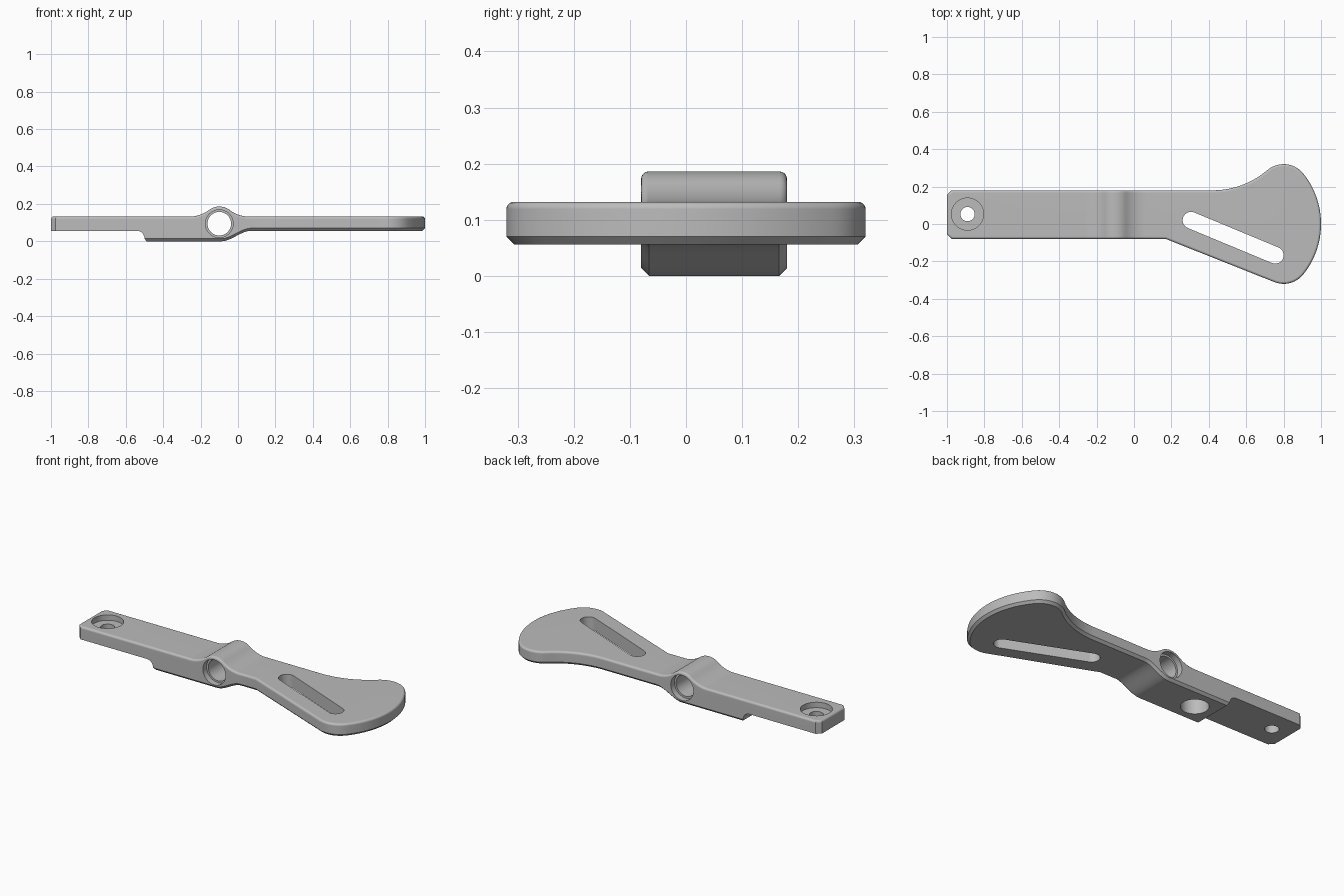
import bpy, bmesh
from math import sin, cos, sqrt, pi, radians, atan2, hypot
from mathutils import Vector, Matrix

if "Cube" in bpy.data.objects:
    bpy.data.objects.remove(bpy.data.objects["Cube"], do_unlink=True)

grey = bpy.data.materials.new("plain_grey")
grey.use_nodes = True
colour = (0.5, 0.5, 0.5, 1)
grey.diffuse_color = colour
grey.node_tree.nodes["Principled BSDF"].inputs["Base Color"].default_value = colour

HUB_X, HUB_Z, HUB_R = -0.1, 0.094, 0.092
TOP, UNDER = 0.132, 0.056
FILLET, CHAMFER = 0.013, 0.014


# Plan outline: straight arm flaring into a rounded paddle
def paddle_y(x):
    if x > 0.905:
        return sqrt(max(0, 0.431 ** 2 - (x - 0.569) ** 2))
    return 0.185 + sqrt(max(0, 0.135 ** 2 - (x - 0.8) ** 2))


def back_y(x):
    if x < -0.975:
        return 0.18 - (-0.975 - x)
    if x < 0.42:
        return 0.18
    if x < 0.712:
        return 0.6307 - sqrt(0.4507 ** 2 - (x - 0.42) ** 2)
    return paddle_y(x)


def front_y(x):
    if x < -0.975:
        return -0.08 + (-0.975 - x)
    if x < 0.17:
        return -0.08
    if x < 0.751:
        return -0.08 - (x - 0.17) * 0.397
    return -paddle_y(x)


# Side profile: hub bump on top, stepped block underneath
def top_z(x):
    u = abs(x - HUB_X)
    if u < 0.0558:
        return HUB_Z + sqrt(HUB_R ** 2 - u * u)
    if u < 0.16:
        return TOP + 0.172 - sqrt(0.172 ** 2 - (0.16 - u) ** 2)
    return TOP


def under_z(x):
    if x <= -0.54:
        return UNDER
    if x <= -0.4999:
        return 0.015 + (UNDER - 0.015) * sqrt(max(0, 1 - ((x + 0.54) / 0.04) ** 2))
    t = min(1, max(0, (x + 0.09) / 0.16))
    return UNDER * t * t * (3 - 2 * t)


def span(a, b, n):
    return [a + (b - a) * i / n for i in range(n + 1)]


def stations():
    xs = [-1, -0.975, -0.49, 0.17]
    xs += [-0.54 + 0.04 * sin(a) for a in span(0, pi / 2, 8)]
    xs += span(-0.26, 0.07, 44) + span(0.42, 0.712, 14)
    xs += [0.8 + 0.135 * sin(a) for a in span(radians(-40.7), radians(51.3), 18)]
    xs += [0.569 + 0.431 * cos(radians(a)) for a in span(37, 2, 14)]
    out = []
    for x in sorted(xs):
        if not out or x - out[-1] > 0.0002:
            out.append(x)
    return out


def inset(points, i, d):
    # Mitred inward offset of a counter-clockwise outline
    p, a, b = points[i], points[i - 1], points[(i + 1) % len(points)]
    n1 = Vector((a.y - p.y, p.x - a.x)).normalized()
    n2 = Vector((p.y - b.y, b.x - p.x)).normalized()
    n = (n1 + n2).normalized()
    return p + n * d / max(0.4, n.dot(n1))


def build_body():
    xs = stations()
    n = len(xs)
    outline = [Vector((x, front_y(x))) for x in xs]
    outline += [Vector((x, back_y(x))) for x in reversed(xs)]
    bm = bmesh.new()
    arc = span(0, pi / 2, 5)

    def ring(side, level):
        verts = []
        for i, p in enumerate(outline):
            if side == "under":
                c = CHAMFER if p.x > -0.4995 else 0
                q, z = inset(outline, i, c * (1 - level)), under_z(p.x) + c * level
            else:
                q = inset(outline, i, FILLET * (1 - cos(level)))
                z = top_z(p.x) - FILLET * (1 - sin(level))
            verts.append(bm.verts.new((q.x, q.y, z)))
        return verts

    rings = [ring("under", 0), ring("under", 1)] + [ring("top", a) for a in arc]
    m = len(outline)
    for lo, hi in zip(rings, rings[1:]):
        for i in range(m):
            j = (i + 1) % m
            bm.faces.new((lo[i], lo[j], hi[j], hi[i]))
    for r in (rings[0], rings[-1]):
        for i in range(n - 1):
            bm.faces.new((r[i], r[i + 1], r[m - 2 - i], r[m - 1 - i]))
    bmesh.ops.remove_doubles(bm, verts=bm.verts, dist=0.00005)
    bmesh.ops.recalc_face_normals(bm, faces=bm.faces)
    return make_object("lever_body", bm)


def make_object(name, bm):
    mesh = bpy.data.meshes.new(name)
    bm.to_mesh(mesh)
    bm.free()
    mesh.materials.append(grey)
    ob = bpy.data.objects.new(name, mesh)
    bpy.context.collection.objects.link(ob)
    return ob


def cylinder(name, centre, radius, depth, along_y=False):
    bm = bmesh.new()
    turn = Matrix.Rotation(pi / 2, 4, "X") if along_y else Matrix()
    bmesh.ops.create_cone(bm, cap_ends=True, segments=48, radius1=radius, radius2=radius,
                          depth=depth, matrix=Matrix.Translation(centre) @ turn)
    return make_object(name, bm)


def slot(name, a, b, radius):
    ang = atan2(b[1] - a[1], b[0] - a[0])
    bm = bmesh.new()
    pts = []
    for c, start in ((a, ang + pi / 2), (b, ang - pi / 2)):
        pts += [(c[0] + radius * cos(start + t), c[1] + radius * sin(start + t), -0.1)
                for t in span(0, pi, 16)]
    face = bm.faces.new([bm.verts.new(p) for p in pts])
    new = bmesh.ops.extrude_face_region(bm, geom=[face])["geom"]
    bmesh.ops.translate(bm, vec=(0, 0, 0.5), verts=[v for v in new if isinstance(v, bmesh.types.BMVert)])
    bmesh.ops.recalc_face_normals(bm, faces=bm.faces)
    return make_object(name, bm)


body = build_body()

# Holes: end screw, blind pocket below, pivot bore with both counterbores, paddle slot
cutters = [
    cylinder("screw_hole", (-0.89, 0.053, 0.1), 0.038, 0.4),
    cylinder("screw_recess", (-0.89, 0.053, 0.2), 0.086, 0.2),
    cylinder("underside_pocket", (-0.37, 0.05, 0), 0.075, 0.18),
    cylinder("pivot_bore", (HUB_X, 0.05, HUB_Z), 0.063, 0.6, True),
    slot("paddle_slot", (0.305, 0.02), (0.755, -0.167), 0.045),
]
for label, y in (("front", -0.08), ("back", 0.18)):
    cutters.append(cylinder(label + "_counterbore", (HUB_X, y, HUB_Z), 0.074, 0.07, True))

bpy.context.view_layer.objects.active = body
for cutter in cutters:
    mod = body.modifiers.new(cutter.name, "BOOLEAN")
    mod.operation, mod.solver, mod.object = "DIFFERENCE", "EXACT", cutter
    bpy.ops.object.modifier_apply(modifier=mod.name)
    bpy.data.objects.remove(cutter, do_unlink=True)

# Smooth curves, crisp machined edges
bpy.ops.object.select_all(action="DESELECT")
body.select_set(True)
bpy.ops.object.shade_smooth_by_angle(angle=radians(30))
weighted = body.modifiers.new("flat_face_normals", "WEIGHTED_NORMAL")
weighted.keep_sharp = True
